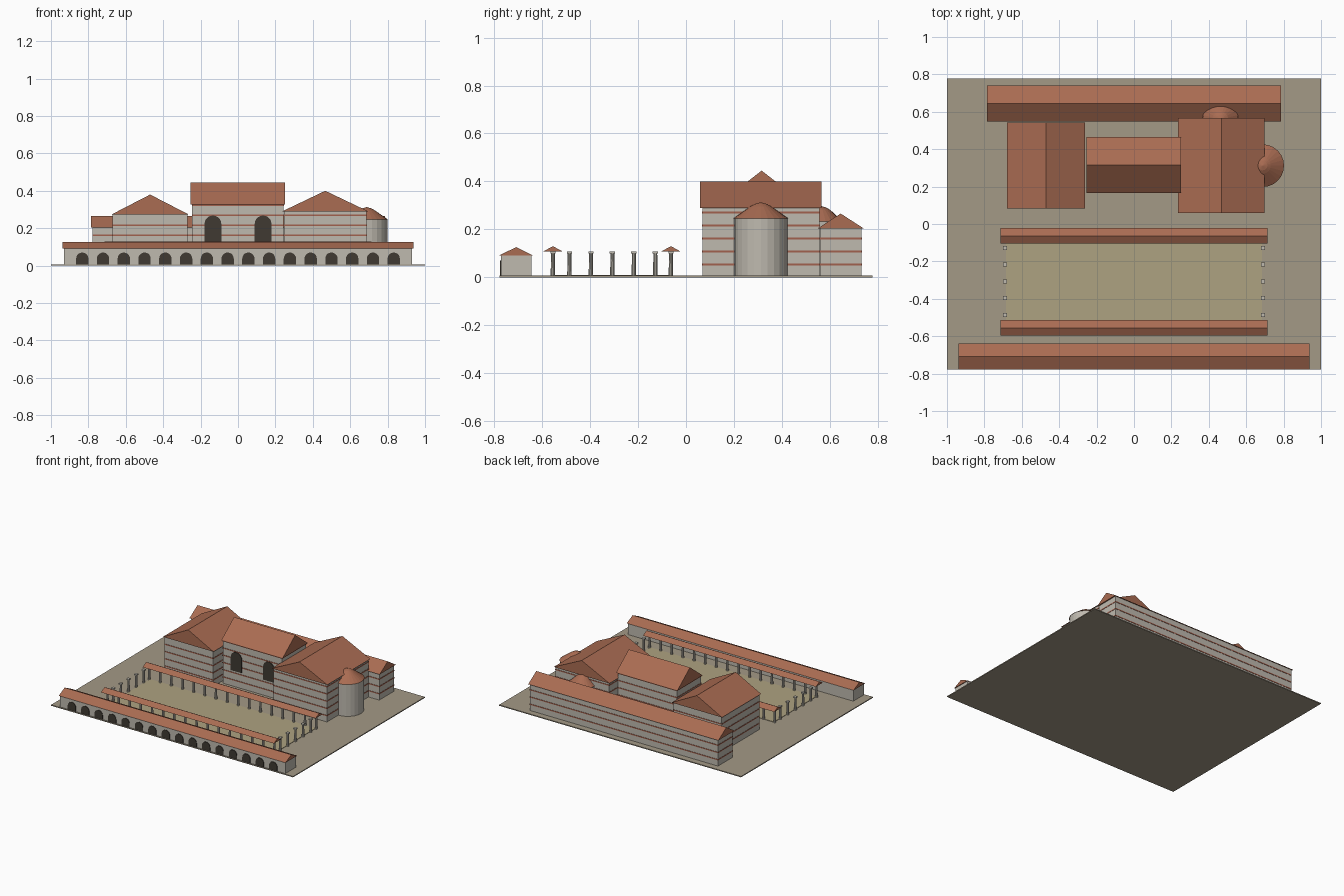
import bpy, bmesh, math
from mathutils import Matrix, Vector

if "Cube" in bpy.data.objects:
    bpy.data.objects.remove(bpy.data.objects["Cube"])


def material(name, rgb):
    m = bpy.data.materials.new(name)
    m.diffuse_color = (*rgb, 1)
    m.use_nodes = True
    m.node_tree.nodes["Principled BSDF"].inputs["Base Color"].default_value = m.diffuse_color
    return m


WALL = material("stone", (0.52, 0.49, 0.43))
ROOF = material("tile", (0.40, 0.15, 0.085))
BAND = material("brick", (0.36, 0.12, 0.075))
DARK = material("opening", (0.05, 0.042, 0.032))
EARTH = material("earth", (0.37, 0.32, 0.24))
COURT = material("sand", (0.42, 0.36, 0.22))


def finish(name, bm, mat):
    bmesh.ops.recalc_face_normals(bm, faces=bm.faces)
    me = bpy.data.meshes.new(name)
    bm.to_mesh(me)
    bm.free()
    me.materials.append(mat)
    ob = bpy.data.objects.new(name, me)
    bpy.context.collection.objects.link(ob)
    return ob


def add_box(bm, x0, x1, y0, y1, z0, z1):
    m = Matrix.Translation(((x0 + x1) / 2, (y0 + y1) / 2, (z0 + z1) / 2))
    bmesh.ops.create_cube(bm, size=1, matrix=m @ Matrix.Diagonal((x1 - x0, y1 - y0, z1 - z0, 1)))


def box(name, mat, *dims):
    bm = bmesh.new()
    add_box(bm, *dims)
    return finish(name, bm, mat)


def add_prism(bm, pts, move):
    """Extrude a closed outline of 3D points along a vector."""
    face = bm.faces.new([bm.verts.new(p) for p in pts])
    geo = bmesh.ops.extrude_face_region(bm, geom=[face], use_keep_orig=True)["geom"]
    bmesh.ops.translate(bm, vec=move, verts=[v for v in geo if isinstance(v, bmesh.types.BMVert)])


def gable(name, x0, x1, y0, y1, z0, z1, along="x"):
    bm = bmesh.new()
    if along == "x":
        add_prism(bm, [(x0, y0, z0), (x0, y1, z0), (x0, (y0 + y1) / 2, z1)], Vector((x1 - x0, 0, 0)))
    else:
        add_prism(bm, [(x0, y0, z0), (x1, y0, z0), ((x0 + x1) / 2, y0, z1)], Vector((0, y1 - y0, 0)))
    return finish(name, bm, ROOF)


def arches(name, centres, width, z0, z1, y_front, depth):
    bm = bmesh.new()
    r = width / 2
    for cx in centres:
        pts = [(cx - r, y_front, z0), (cx + r, y_front, z0)]
        for i in range(11):
            a = math.pi * i / 10
            pts.append((cx + r * math.cos(a), y_front, z1 - r + r * math.sin(a)))
        add_prism(bm, pts, Vector((0, depth, 0)))
    return finish(name, bm, DARK)


def building(name, x0, x1, y0, y1, eave, ridge, bands, along):
    # striped walls with a slightly overhanging gable roof
    box(name + "_walls", WALL, x0, x1, y0, y1, 0.004, eave)
    bm = bmesh.new()
    e = 0.002
    for i in range(1, bands + 1):
        z = 0.054 * i
        add_box(bm, x0 - e, x1 + e, y0 - e, y1 + e, z - 0.004, z + 0.004)
    finish(name + "_brick_bands", bm, BAND)
    o = 0.009
    gable(name + "_roof", x0 - o, x1 + o, y0 - o, y1 + o, eave, ridge, along)


def lathe(name, profile, cx, cy, mat, seg=24):
    bm = bmesh.new()
    vs = [bm.verts.new((cx + r, cy, z)) for r, z in profile]
    edges = [bm.edges.new(p) for p in zip(vs, vs[1:])]
    bmesh.ops.spin(bm, geom=vs + edges, cent=(cx, cy, 0), axis=(0, 0, 1),
                   angle=2 * math.pi, steps=seg, use_duplicate=False)
    bmesh.ops.remove_doubles(bm, verts=bm.verts, dist=1e-5)
    return finish(name, bm, mat)


def apse(name, cx, cy, r, top):
    lathe(name + "_wall", [(0, 0.004), (r, 0.004), (r, top), (0, top)], cx, cy, WALL)
    lathe(name + "_roof", [(0, top), (r + 0.003, top), (0.043, top + 0.050),
                           (0.025, top + 0.060), (0, top + 0.067)], cx, cy, ROOF)


# Ground and courtyard
box("ground_slab", EARTH, -1, 1, -0.778, 0.778, 0, 0.007)
box("courtyard_floor", COURT, -0.685, 0.685, -0.56, -0.06, 0.002, 0.010)

# Main bath blocks
building("central_hall", -0.245, 0.243, 0.174, 0.457, 0.328, 0.445, 6, "x")
building("left_hall", -0.67, -0.27, 0.092, 0.535, 0.272, 0.380, 4, "y")
building("right_hall", 0.245, 0.688, 0.068, 0.557, 0.290, 0.400, 5, "y")
building("rear_range", -0.777, 0.777, 0.558, 0.732, 0.204, 0.266, 3, "x")
arches("hall_windows", (-0.134, 0.134), 0.09, 0.125, 0.268, 0.169, 0.012)

# Apses
apse("side_apse", 0.688, 0.312, 0.111, 0.246)
apse("rear_apse", 0.462, 0.558, 0.093, 0.232)

# Front arcade
box("front_range_walls", WALL, -0.931, 0.931, -0.771, -0.645, 0.004, 0.092)
gable("front_range_roof", -0.937, 0.937, -0.778, -0.639, 0.092, 0.126)
arches("front_arches", [-0.8325 + 0.111 * i for i in range(16)], 0.066, 0.007, 0.070, -0.775, 0.012)

# Courtyard colonnade: long rows under roofs, open short sides
spots = [(-0.69 + 1.38 * i / 15, y) for i in range(16) for y in (-0.555, -0.063)]
spots += [(x, -0.486 + 0.0895 * i) for i in range(5) for x in (-0.69, 0.69)]
shafts, blocks = bmesh.new(), bmesh.new()
for x, y in spots:
    bmesh.ops.create_cone(shafts, cap_ends=True, segments=10, radius1=0.0095, radius2=0.008,
                          depth=0.093, matrix=Matrix.Translation((x, y, 0.0535)))
    add_box(blocks, x - 0.011, x + 0.011, y - 0.011, y + 0.011, 0.099, 0.107)
finish("column_shafts", shafts, WALL)
finish("column_capitals", blocks, WALL)
for name, y in (("front", -0.555), ("back", -0.063)):
    gable(name + "_portico_roof", -0.715, 0.715, y - 0.042, y + 0.042, 0.107, 0.130)
